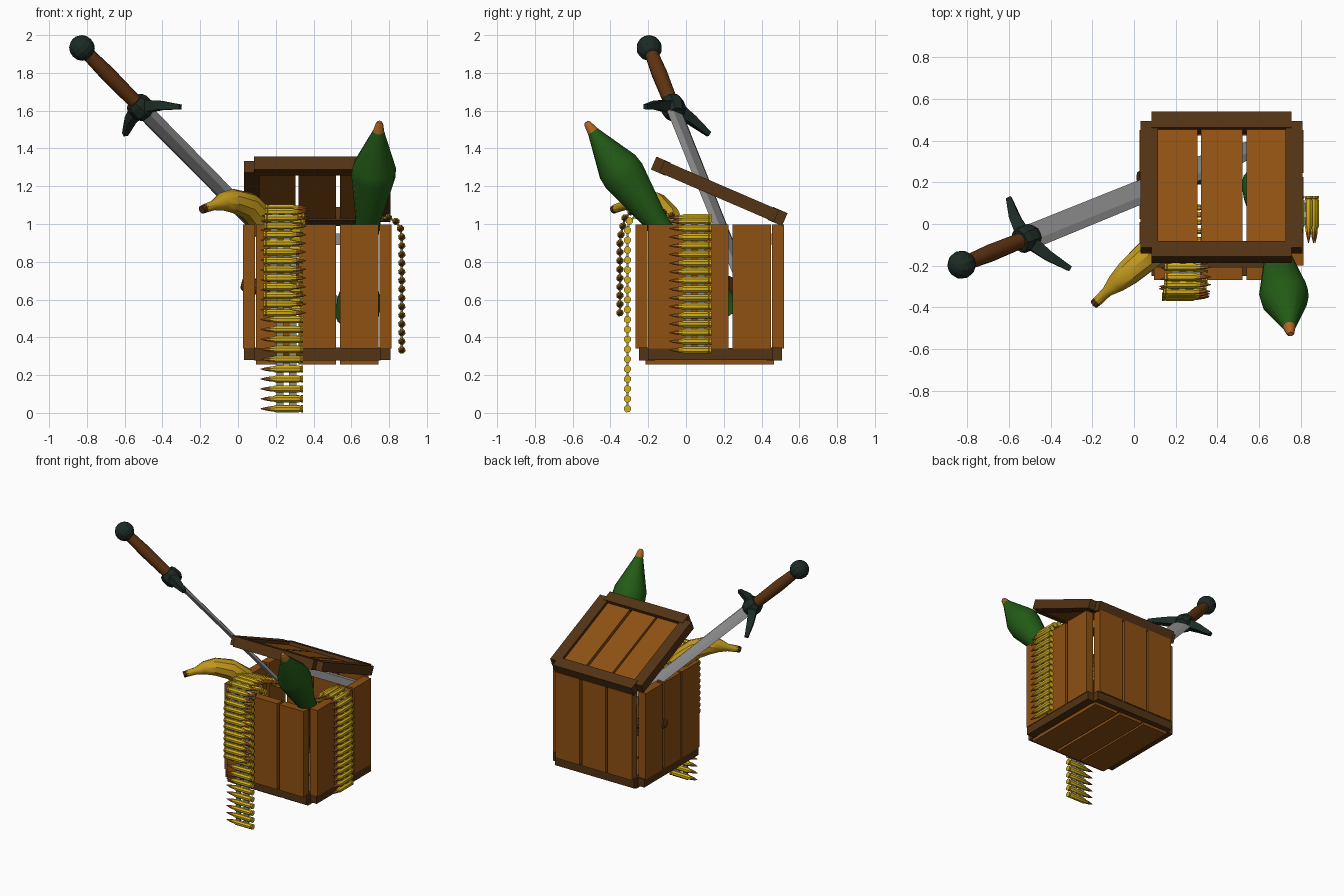
import bpy, bmesh, math
from mathutils import Vector, Matrix

if "Cube" in bpy.data.objects:
    bpy.data.objects.remove(bpy.data.objects["Cube"])


def mat(name, r, g, b):
    m = bpy.data.materials.new(name)
    m.diffuse_color = (r, g, b, 1)
    m.use_nodes = True
    m.node_tree.nodes["Principled BSDF"].inputs["Base Color"].default_value = m.diffuse_color
    return m


WOOD = mat("plank_wood", .27, .082, .006)
DARK = mat("dark_wood", .085, .033, .007)
GREEN = mat("rocket_green", .017, .105, .008)
BRASS = mat("brass", .66, .43, .01)
COPPER = mat("copper", .42, .13, .018)
YELLOW = mat("banana_yellow", .53, .31, .012)
STEEL = mat("steel", .28, .28, .28)
IRON = mat("dark_iron", .012, .024, .018)
GRIP = mat("grip_leather", .11, .032, .006)


def finish(name, bm, mats, smooth=False):
    bmesh.ops.recalc_face_normals(bm, faces=bm.faces)
    me = bpy.data.meshes.new(name)
    bm.to_mesh(me)
    bm.free()
    for m in mats:
        me.materials.append(m)
    ob = bpy.data.objects.new(name, me)
    bpy.context.collection.objects.link(ob)
    if smooth:
        bpy.ops.object.select_all(action='DESELECT')
        ob.select_set(True)
        bpy.context.view_layer.objects.active = ob
        bpy.ops.object.shade_smooth_by_angle(angle=math.radians(35))
    return ob


def boxes(name, spans, m, matrix=Matrix()):
    """One object from boxes given as (x0, x1, y0, y1, z0, z1)."""
    bm = bmesh.new()
    for x0, x1, y0, y1, z0, z1 in spans:
        c = Vector((x0 + x1, y0 + y1, z0 + z1)) / 2
        s = Matrix.Diagonal((x1 - x0, y1 - y0, z1 - z0, 1))
        bmesh.ops.create_cube(bm, size=1, matrix=matrix @ Matrix.Translation(c) @ s)
    return finish(name, bm, [m])


def loft(bm, centers, radii, n, slots=None, side=None, flat=1):
    """Skin rings of n points along a path; slots = material per segment."""
    rings = []
    for i, c in enumerate(centers):
        t = (centers[min(i + 1, len(centers) - 1)] - centers[max(i - 1, 0)]).normalized()
        u = side or Vector((.31, -.45, .84))
        u = (u - t * u.dot(t)).normalized()
        v = t.cross(u) * flat
        rings.append([bm.verts.new(c + radii[i] * (u * math.cos(a) + v * math.sin(a)))
                      for a in (k * math.tau / n for k in range(n))])
    slots = slots or [0] * len(rings)
    for i in range(len(rings) - 1):
        for k in range(n):
            f = bm.faces.new((rings[i][k], rings[i][(k + 1) % n],
                              rings[i + 1][(k + 1) % n], rings[i + 1][k]))
            f.material_index = slots[i]
    bm.faces.new(rings[0][::-1]).material_index = slots[0]
    bm.faces.new(rings[-1]).material_index = slots[len(rings) - 2]


def lathe(bm, origin, d, profile, n, slots=None, **kw):
    loft(bm, [origin + d * s for s, r in profile], [r for s, r in profile], n, slots, **kw)


# --- crate walls: three planks on each side
CX, CY = .42, .125
strips = [(-.325, -.115), (-.1, .1), (.12, .325)]
for name, s in (("front_planks", -1), ("back_planks", 1)):
    y0, y1 = sorted((CY + s * .33, CY + s * .393))
    boxes(name, [(CX + a, CX + b, y0, y1, .34, .998) for a, b in strips], WOOD)
for name, s in (("left_planks", -1), ("right_planks", 1)):
    x0, x1 = sorted((CX + s * .33, CX + s * .393))
    boxes(name, [(x0, x1, CY + a, CY + b, .34, .998) for a, b in strips], WOOD)


# --- frames of the base and the tilted lid
def frame(name, matrix, h):
    spans = []
    for s in (-1, 1):
        y0, y1 = sorted((s * .295, s * .378))
        x0, x1 = sorted((s * .305, s * .388))
        spans += [(-.335, .335, y0, y1, -h, h), (x0, x1, -.33, .33, -h + .003, h - .003)]
    boxes(name, spans, DARK, matrix)


base = Matrix.Translation((CX, CY + .005, .312))
frame("base_frame", base, .034)
boxes("floor_planks", [(a, b, -.345, .335, -.055, .0) for a, b in strips], WOOD, base)
lid = Matrix.Translation((CX, .176, 1.173)) @ Matrix.Rotation(math.radians(-23.3), 4, 'X')
frame("lid_frame", lid, .037)
boxes("lid_planks", [(a, b, -.32, .32, -.03, .012) for a, b in strips], WOOD, lid)
boxes("inner_metal_band", [(.1, .74, .43, .452, .89, .95)], STEEL)

# --- wooden handle poking through the left wall
bm = bmesh.new()
lathe(bm, Vector((.02, .22, .69)), Vector((.96, .02, -.27)).normalized(),
      [(0, .03), (.015, .042), (.5, .035)], 10)
finish("wooden_handle", bm, [GRIP], True)

# --- sword
P = Vector((-.826, -.195, 1.932))
D = Vector((.678, .275, -.687)).normalized()
G = P + D * .455
tips = [Vector((-.305, -.215, 1.62)), Vector((-.598, .122, 1.475))]
W = tips[0] - tips[1]
W = (W - D * W.dot(D)).normalized()

bm = bmesh.new()
bmesh.ops.create_uvsphere(bm, u_segments=12, v_segments=8, radius=.068,
                          matrix=Matrix.Translation(P) @ D.to_track_quat('Z', 'Y').to_matrix().to_4x4())
finish("sword_pommel", bm, [IRON])
bm = bmesh.new()
lathe(bm, P, D, [(.05, .036), (.2, .042), (.43, .038)], 12)
finish("sword_grip", bm, [GRIP], True)
bm = bmesh.new()
lathe(bm, G, D, [(-.045, .055), (-.02, .066), (.03, .066), (.06, .05)], 8, side=W)
for t in tips:
    mid = G.lerp(t, .55) - D * .012
    loft(bm, [G, mid, t], [.05, .034, .018], 4, side=D)
finish("sword_guard", bm, [IRON])
bm = bmesh.new()
lathe(bm, G, D, [(.03, .066), (1.5, .06), (1.7, .008)], 6, side=W, flat=.3)
finish("sword_blade", bm, [STEEL])

# --- rocket with copper nose
bm = bmesh.new()
lathe(bm, Vector((.75, -.528, 1.54)), Vector((-.095, .572, -.815)).normalized(),
      [(0, .012), (.012, .02), (.06, .03), (.29, .114), (.35, .118), (.63, .068),
       (.66, .066), (.95, .06), (1.15, .115), (1.27, .115)], 14, [1, 1] + [0] * 8)
finish("rocket", bm, [GREEN, COPPER], True)

# --- banana, stem outwards
path = [(-.192, -.385, 1.075), (-.175, -.37, 1.083), (-.13, -.325, 1.098), (-.085, -.285, 1.118),
        (-.03, -.235, 1.123), (.05, -.165, 1.098), (.12, -.1, 1.03), (.17, -.05, .93),
        (.2, -.02, .81), (.205, -.01, .7), (.2, -.01, .65)]
bm = bmesh.new()
loft(bm, [Vector(p) for p in path],
     [.022, .024, .026, .048, .064, .073, .075, .072, .06, .03, .015], 10,
     [1] + [0] * 8 + [1])
finish("banana", bm, [YELLOW, DARK], True)


# --- ammunition belts: bullets spaced along a path, held by a thin strap
def resample(pts, step):
    out, need = [pts[0]], step
    for a, b in zip(pts, pts[1:]):
        length = (b - a).length
        while need <= length:
            out.append(a.lerp(b, need / length))
            need += step
        need -= length
    return out


BULLET = [(-.11, .02), (-.1, .02), (-.095, .016), (-.088, .02), (.035, .02), (.05, .014),
          (.062, .014), (.09, .009), (.115, .002)]


def belt(name, pts, axis, step):
    axis = Vector(axis)
    spots = resample([Vector(p) for p in pts], step)
    bm = bmesh.new()
    for p in spots:
        lathe(bm, p, axis, BULLET, 8, [0] * 6 + [1] * 3)
    finish(name + "_bullets", bm, [BRASS, COPPER], True)
    bm = bmesh.new()
    for lo, hi in ((-.075, -.035), (-.005, .03)):
        rows = [[bm.verts.new(p + axis * s) for s in (lo, hi)] for p in spots]
        for a, b in zip(rows, rows[1:]):
            bm.faces.new((a[0], a[1], b[1], b[0]))
    strap = finish(name + "_links", bm, [STEEL])
    mod = strap.modifiers.new("thickness", 'SOLIDIFY')
    mod.thickness, mod.offset = .012, 0


belt("long_belt", [(.235, -.31, .022), (.235, -.31, 1.0), (.24, -.28, 1.045), (.245, -.22, 1.045),
                   (.245, -.16, 1.0), (.245, -.14, .8)], (-1, 0, 0), .0525)
belt("short_belt", [(.245, -.35, .53), (.245, -.35, .92), (.25, -.325, 1.03), (.255, -.27, 1.085),
                    (.255, -.19, 1.085), (.255, -.09, 1.05), (.255, .02, 1.0), (.255, .1, .93)],
     (1, 0, 0), .046)
belt("side_belt", [(.867, .025, .333), (.867, .025, .945), (.857, .025, .99), (.826, .025, 1.025),
                   (.785, .025, 1.037), (.73, .025, 1.03), (.69, .025, .99), (.67, .025, .85)],
     (0, -1, 0), .046)
